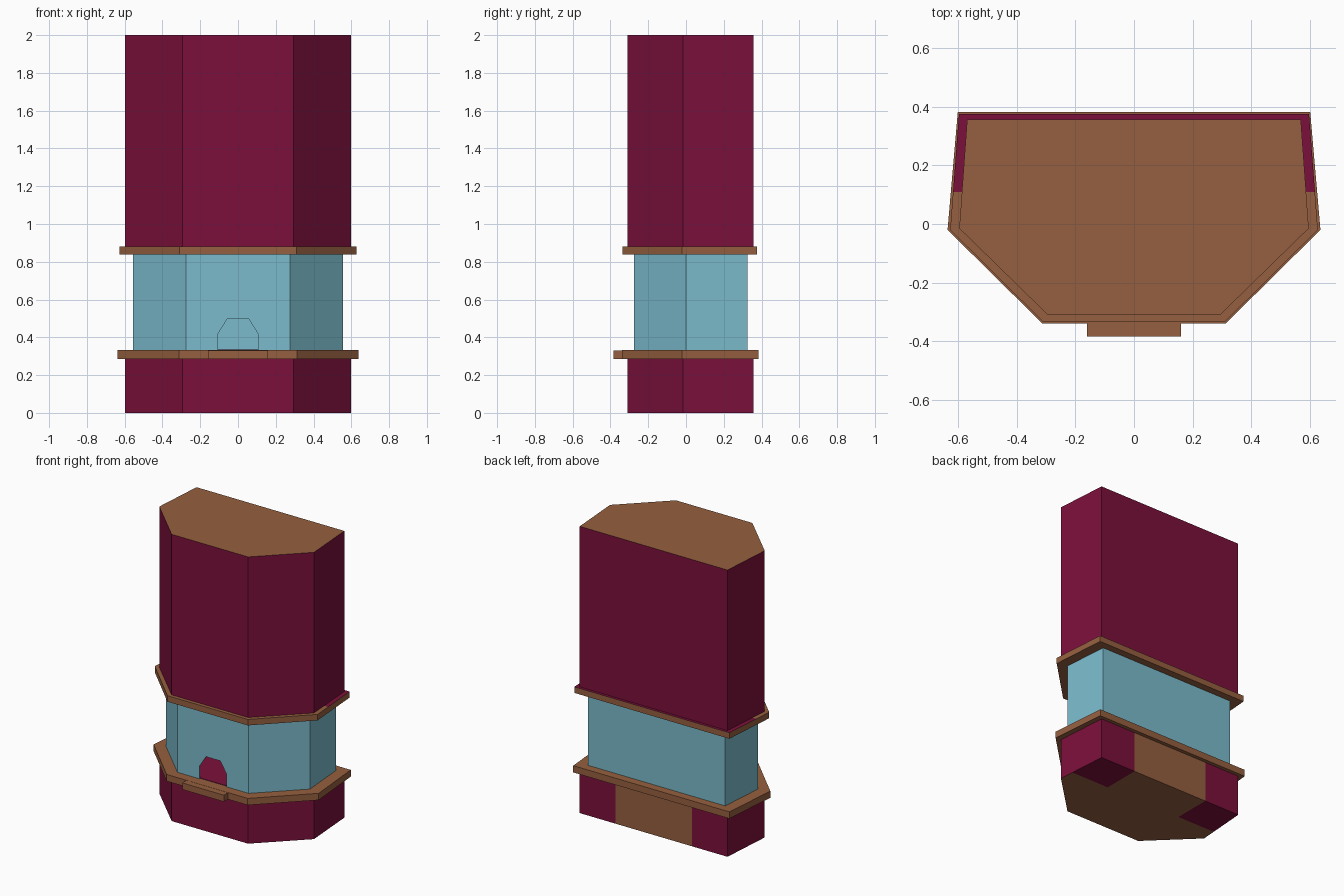
import bpy, bmesh

if "Cube" in bpy.data.objects:
    bpy.data.objects.remove(bpy.data.objects["Cube"])


def material(name, color):
    m = bpy.data.materials.new(name)
    m.diffuse_color = (*color, 1.0)
    m.use_nodes = True
    m.node_tree.nodes["Principled BSDF"].inputs["Base Color"].default_value = m.diffuse_color
    return m


MAROON = material("maroon", (0.20, 0.005, 0.044))
BROWN = material("brown", (0.30, 0.115, 0.050))
GLASS = material("pale_blue", (0.20, 0.50, 0.61))


def outline(front, side, back):
    """Six-sided booth plan, mirrored about x = 0, counter-clockwise."""
    right = [front, side, back]
    return right + [(-x, y) for x, y in reversed(right)]


def finish(name, bm, mats):
    me = bpy.data.meshes.new(name)
    bm.to_mesh(me)
    bm.free()
    for m in mats:
        me.materials.append(m)
    ob = bpy.data.objects.new(name, me)
    bpy.context.collection.objects.link(ob)
    return ob


def prism(name, pts, z0, z1, mats, cuts=(), rule=None):
    """Extruded plan; cuts are (point, normal) planes, rule picks the colour."""
    bm = bmesh.new()
    base = bm.faces.new([bm.verts.new((x, y, z0)) for x, y in pts])
    ext = bmesh.ops.extrude_face_region(bm, geom=[base], use_keep_orig=True)
    for v in ext["geom"]:
        if isinstance(v, bmesh.types.BMVert):
            v.co.z = z1
    for co, no in cuts:
        bmesh.ops.bisect_plane(bm, geom=bm.verts[:] + bm.edges[:] + bm.faces[:],
                               plane_co=co, plane_no=no, dist=1e-5)
    bmesh.ops.recalc_face_normals(bm, faces=bm.faces[:])
    bm.normal_update()
    if rule:
        for f in bm.faces:
            f.material_index = rule(f.calc_center_median(), f.normal)
    return finish(name, bm, mats)


body = outline((0.295, -0.31), (0.597, -0.015), (0.57, 0.357))
glass = outline((0.275, -0.275), (0.555, 0.0), (0.53, 0.325))
low_rim = outline((0.313, -0.34), (0.637, -0.02), (0.602, 0.383))
high_rim = outline((0.31, -0.335), (0.628, -0.02), (0.598, 0.376))


# Base: brown back door panel and brown underside with maroon back corners
def base_rule(c, n):
    if n.y > 0.9:
        return int(abs(c.x) < 0.295)
    if n.z < -0.9:
        return int(abs(c.x) < 0.295 or c.y < 0.09)
    return 0


prism("base", body, 0.0, 0.29, [MAROON, BROWN],
      [((0.295, 0, 0), (1, 0, 0)), ((-0.295, 0, 0), (1, 0, 0)),
       ((0, 0.09, 0), (0, 1, 0))], base_rule)

# Counter rim and its serving shelf
prism("counter_rim", low_rim, 0.285, 0.332, [BROWN])
prism("serving_shelf", [(-0.16, -0.385), (0.16, -0.385), (0.16, -0.33), (-0.16, -0.33)],
      0.285, 0.331, [BROWN])

# Maroon floor inside the glass
floor = [(x * 0.97, y * 0.97) for x, y in glass]
prism("inner_floor", floor, 0.331, 0.335, [MAROON])

# Glass walls, the front one with an arched serving hole
bm = bmesh.new()
lo = [bm.verts.new((x, y, 0.332)) for x, y in glass]
hi = [bm.verts.new((x, y, 0.84)) for x, y in glass]
for i in range(5):
    bm.faces.new((lo[i], lo[i + 1], hi[i + 1], hi[i]))
arch = [(-0.105, 0.332), (-0.105, 0.42), (-0.055, 0.5),
        (0.055, 0.5), (0.105, 0.42), (0.105, 0.332)]
hole = [bm.verts.new((x, -0.275, z)) for x, z in arch]
bm.faces.new([lo[5]] + hole + [lo[0], hi[0], hi[5]])
walls = finish("glass_walls", bm, [GLASS])
thick = walls.modifiers.new("thickness", "SOLIDIFY")
thick.thickness = 0.008
thick.offset = -1

# Upper rim: the rear part of its top is maroon
prism("upper_rim", high_rim, 0.838, 0.88, [BROWN, MAROON],
      [((0, 0.11, 0), (0, 1, 0))],
      lambda c, n: int(n.z > 0.9 and c.y > 0.11))

# Tall upper housing with a brown top
prism("upper_housing", body, 0.875, 2.0, [MAROON, BROWN],
      rule=lambda c, n: int(n.z > 0.9))
